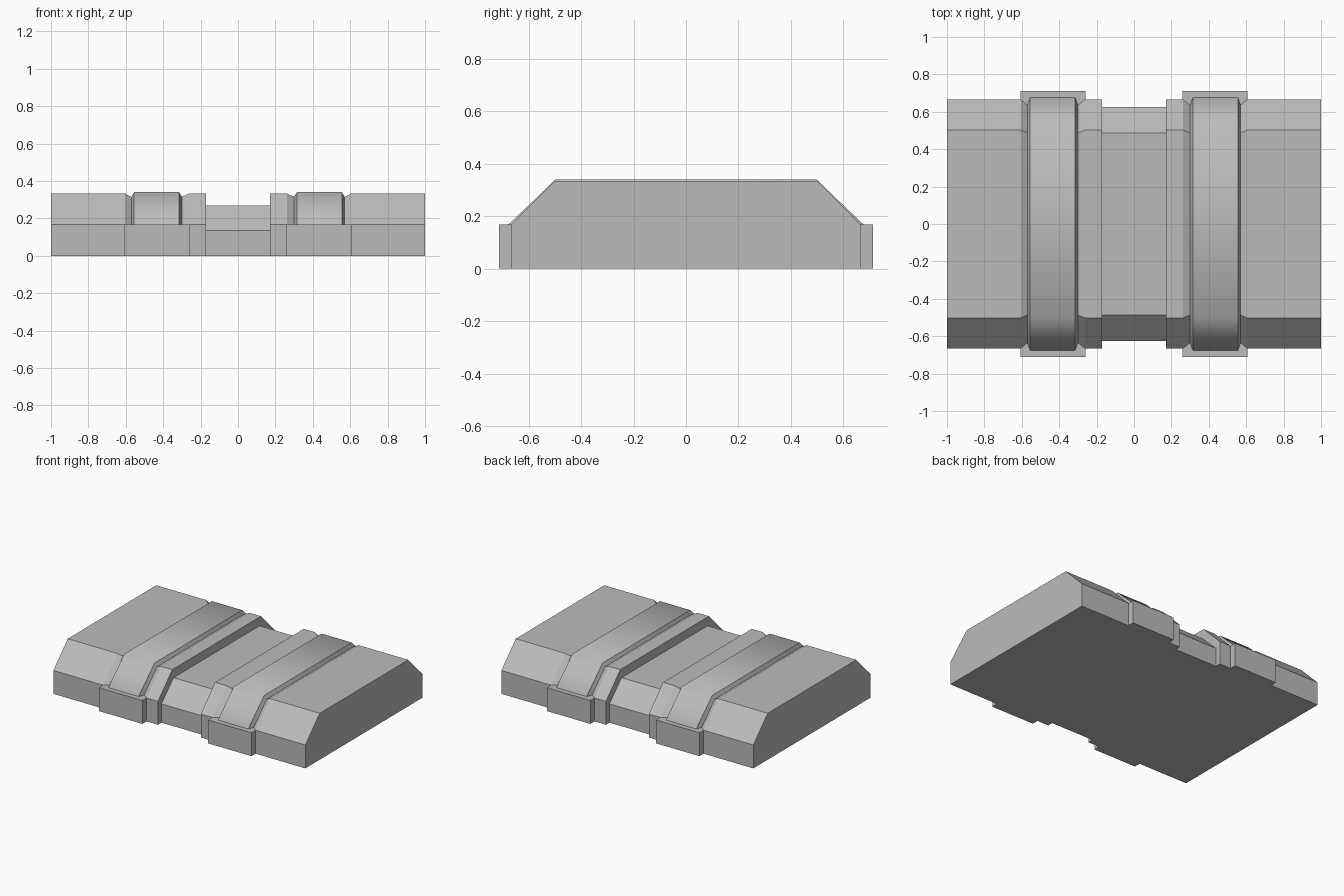
import bpy
import bmesh
import math

cube = bpy.data.objects.get("Cube")
if cube:
    bpy.data.objects.remove(cube, do_unlink=True)

grey = bpy.data.materials.new("plain grey")
grey.use_nodes = True
colour = (0.5, 0.5, 0.5, 1)
grey.diffuse_color = colour
grey.node_tree.nodes["Principled BSDF"].inputs["Base Color"].default_value = colour

# Cross-sections: half depth, shoulder height, top half depth, top height
CENTRE = (0.625, 0.135, 0.487, 0.27)
BODY = (0.665, 0.168, 0.502, 0.333)
GROOVE = (0.635, 0.168, 0.487, 0.315)
STRAP = (0.677, 0.168, 0.497, 0.34)


def ring(bm, x, section):
    depth, shoulder, top_depth, top = section
    half = [(depth, 0), (depth, shoulder), (top_depth, top)]
    points = half + [(-y, z) for y, z in reversed(half)]
    return [bm.verts.new((x, y, z)) for y, z in points]


def finish(bm, name):
    bmesh.ops.recalc_face_normals(bm, faces=bm.faces)
    mesh = bpy.data.meshes.new(name)
    bm.to_mesh(mesh)
    bm.free()
    mesh.materials.append(grey)
    obj = bpy.data.objects.new(name, mesh)
    bpy.context.collection.objects.link(obj)
    # Mirror every part to the other side
    mirror = obj.modifiers.new("Mirror", 'MIRROR')
    mirror.use_clip = True
    return obj


def loft(name, stations, cap_end=False):
    bm = bmesh.new()
    rings = [ring(bm, x, section) for x, section in stations]
    for i in range(len(rings) - 1):
        a, b = rings[i], rings[i + 1]
        step = stations[i][0] == stations[i + 1][0]
        for j in range(len(a)):
            k = (j + 1) % len(a)
            # A vertical step has no underside
            if step and k == 0:
                continue
            bm.faces.new((a[j], a[k], b[k], b[j]))
    if cap_end:
        bm.faces.new(rings[-1])
    return finish(bm, name)


# Recessed middle stepping up to the inner shoulder
loft("middle_body", [(0, CENTRE), (0.17, CENTRE), (0.17, BODY),
                     (0.262, BODY), (0.30, GROOVE)])

# Outer slab with its chamfered groove
loft("outer_body", [(0.57, GROOVE), (0.605, BODY), (1, BODY)], cap_end=True)

# Raised strap, smooth along its length
strap = loft("strap", [(0.30, GROOVE), (0.315, STRAP),
                       (0.555, STRAP), (0.57, GROOVE)])
bpy.ops.object.select_all(action='DESELECT')
strap.select_set(True)
bpy.context.view_layer.objects.active = strap
bpy.ops.object.shade_smooth_by_angle(angle=math.radians(50))

# Foot blocks at both ends of the strap
for name, side in (("front_foot", -1), ("back_foot", 1)):
    bm = bmesh.new()
    bmesh.ops.create_cube(bm, size=1)
    for v in bm.verts:
        v.co.x = 0.433 + v.co.x * 0.345
        v.co.y = side * 0.662 + v.co.y * 0.1
        v.co.z = 0.084 + v.co.z * 0.168
    finish(bm, name)
